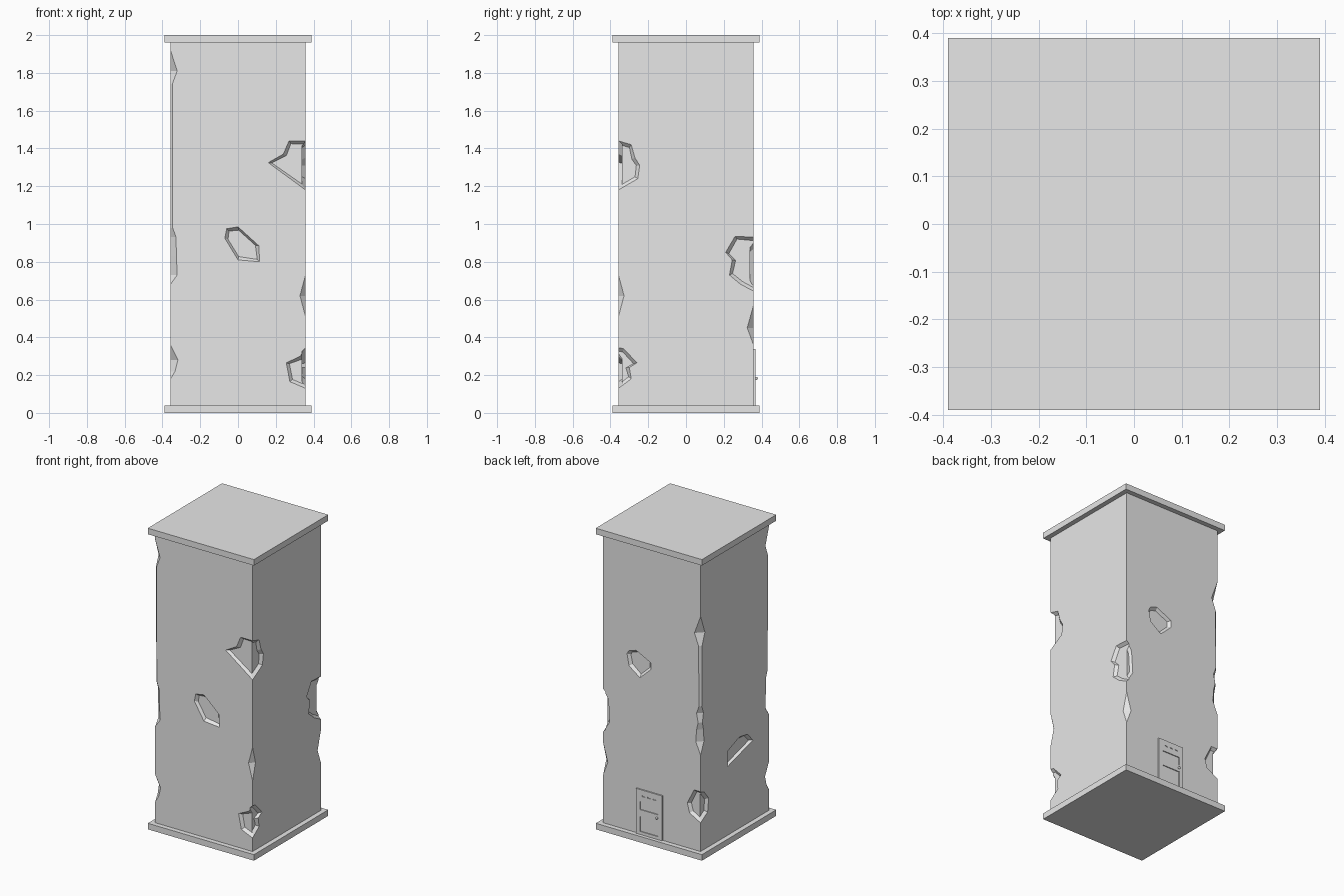
import bpy, bmesh
from mathutils import Vector

cube = bpy.data.objects.get("Cube")
if cube:
    bpy.data.objects.remove(cube, do_unlink=True)

HALF = 0.358    # half width of the tower
OVER = 0.41     # how far cutters reach past a corner
DEPTH = 0.018   # depth of broken plaster

mat = bpy.data.materials.new("light grey")
mat.use_nodes = True
mat.diffuse_color = (0.8, 0.8, 0.8, 1)
mat.node_tree.nodes["Principled BSDF"].inputs["Base Color"].default_value = (0.8, 0.8, 0.8, 1)


def finish(name, bm):
    bmesh.ops.recalc_face_normals(bm, faces=bm.faces)
    mesh = bpy.data.meshes.new(name)
    bm.to_mesh(mesh)
    bm.free()
    mesh.materials.append(mat)
    obj = bpy.data.objects.new(name, mesh)
    bpy.context.collection.objects.link(obj)
    return obj


def box(name, x0, x1, y0, y1, z0, z1):
    bm = bmesh.new()
    bmesh.ops.create_cube(bm, size=1)
    for v in bm.verts:
        v.co = ((x0, x1)[v.co.x > 0], (y0, y1)[v.co.y > 0], (z0, z1)[v.co.z > 0])
    return finish(name, bm)


def loft(name, rings):
    bm = bmesh.new()
    loops = [[bm.verts.new(p) for p in ring] for ring in rings]
    n = len(loops[0])
    for a, b in zip(loops, loops[1:]):
        for i in range(n):
            j = (i + 1) % n
            bm.faces.new((a[i], a[j], b[j], b[i]))
    bm.faces.new(loops[0])
    bm.faces.new(loops[-1])
    return finish(name, bm)


def cut(target, cutter):
    cutter.hide_render = True
    mod = target.modifiers.new("cut", 'BOOLEAN')
    mod.operation, mod.solver, mod.object = 'DIFFERENCE', 'EXACT', cutter
    bpy.context.view_layer.objects.active = target
    bpy.ops.object.modifier_apply(modifier=mod.name)
    bpy.data.objects.remove(cutter, do_unlink=True)


def on_wall(side, u, z, d):
    r = HALF - d
    return {"front": (u, -r, z), "back": (u, r, z),
            "right": (r, u, z), "left": (-r, u, z)}[side]


def crater(target, side, pts, corner=0):
    """Shallow recess with sloped rim; corner gives the edge it runs over."""
    pts = [Vector(p) for p in pts]
    if corner:
        centre = Vector((corner * HALF, (pts[0].y + pts[-1].y) / 2))
        pts = [Vector((corner * OVER, pts[0].y))] + pts + [Vector((corner * OVER, pts[-1].y))]
    else:
        centre = sum(pts, Vector((0, 0))) / len(pts)
    inner = [p + (centre - p).normalized() * 0.018 for p in pts]
    rings = [[on_wall(side, p.x, p.y, d) for p in ring]
             for ring, d in ((pts, -0.03), (pts, 0), (inner, DEPTH))]
    cut(target, loft("crater_cutter", rings))


def chip(target, sx, sy, profile):
    """Chipped edge: diamond section of varying size running up a corner."""
    rings = []
    for z, r in profile:
        r = max(r, 0.0005)
        x, y = sx * HALF, sy * HALF
        rings.append([(x - sx * r, y, z), (x, y - sy * r, z),
                      (x + sx * r, y, z), (x, y + sy * r, z)])
    cut(target, loft("chip_cutter", rings))


# Main parts
box("base_slab", -0.39, 0.39, -0.39, 0.39, 0, 0.04)
box("roof_slab", -0.39, 0.39, -0.39, 0.39, 1.96, 2)
tower = box("tower_walls", -HALF, HALF, -HALF, HALF, 0.04, 1.96)

# Broken plaster in the middle of walls
crater(tower, "front", [(-.07, .925), (-.06, .975), (0, .985), (.11, .885), (.115, .8), (0, .81)])
crater(tower, "back", [(.183, 1.21), (.168, 1.235), (.117, 1.25), (.008, 1.195),
                       (.008, 1.15), (.088, 1.075), (.168, 1.133)])
crater(tower, "left", [(.074, .497), (.074, .598), (-.05, .645), (-.137, .63), (-.19, .57)])

# Broken plaster wrapping around corners
E = HALF
crater(tower, "front", [(E, 1.44), (.27, 1.44), (.24, 1.37), (.16, 1.325), (E, 1.18)], 1)
crater(tower, "right", [(-E, 1.44), (-.29, 1.42), (-.27, 1.35), (-.245, 1.31),
                        (-.255, 1.24), (-E, 1.18)], -1)
crater(tower, "front", [(E, .345), (.33, .3), (.255, .265), (.275, .165), (E, .13)], 1)
crater(tower, "right", [(-E, .345), (-.33, .34), (-.26, .265), (-.3, .24), (-.29, .18), (-E, .13)], -1)
crater(tower, "right", [(E, .93), (.26, .935), (.21, .85), (.245, .81), (.23, .73),
                        (.29, .68), (E, .645)], 1)
crater(tower, "back", [(E, .93), (.32, .87), (.31, .72), (E, .645)], 1)
crater(tower, "back", [(-E, .437), (-.31, .437), (-.26, .336), (-.277, .275), (-E, .23)], -1)
crater(tower, "left", [(E, .437), (.32, .42), (.274, .363), (.284, .275), (E, .23)], 1)

# Chipped corner edges
chip(tower, -1, -1, [(.18, 0), (.22, .025), (.28, .04), (.36, 0)])
chip(tower, -1, -1, [(.68, 0), (.73, .036), (.83, .032), (.93, .03), (.98, .012),
                     (1.74, .01), (1.81, .036), (1.92, 0)])
chip(tower, -1, 1, [(.68, 0), (.76, .035), (.84, .03), (.89, .018), (.95, .03),
                    (1, .012), (1.4, .015), (1.48, .045), (1.6, 0)])
chip(tower, 1, 1, [(.36, 0), (.45, .034), (.57, 0)])
chip(tower, 1, -1, [(.51, 0), (.62, .03), (.73, 0)])

# Back door with recessed panels and vent slots
door = box("back_door", -.08, .11, HALF - .004, HALF + .009, .04, .338)
for z0, z1 in ((.06, .16), (.205, .26)):
    cut(door, box("panel_cutter", -.05, .08, HALF + .003, HALF + .03, z0, z1))
for x in (-.025, .015, .055):
    cut(door, box("slot_cutter", x - .01, x + .01, HALF + .004, HALF + .03, .295, .302))

# Door knob
bm = bmesh.new()
bmesh.ops.create_uvsphere(bm, u_segments=10, v_segments=6, radius=.008)
bmesh.ops.translate(bm, verts=bm.verts, vec=(-.045, HALF + .014, .183))
finish("door_knob", bm)
